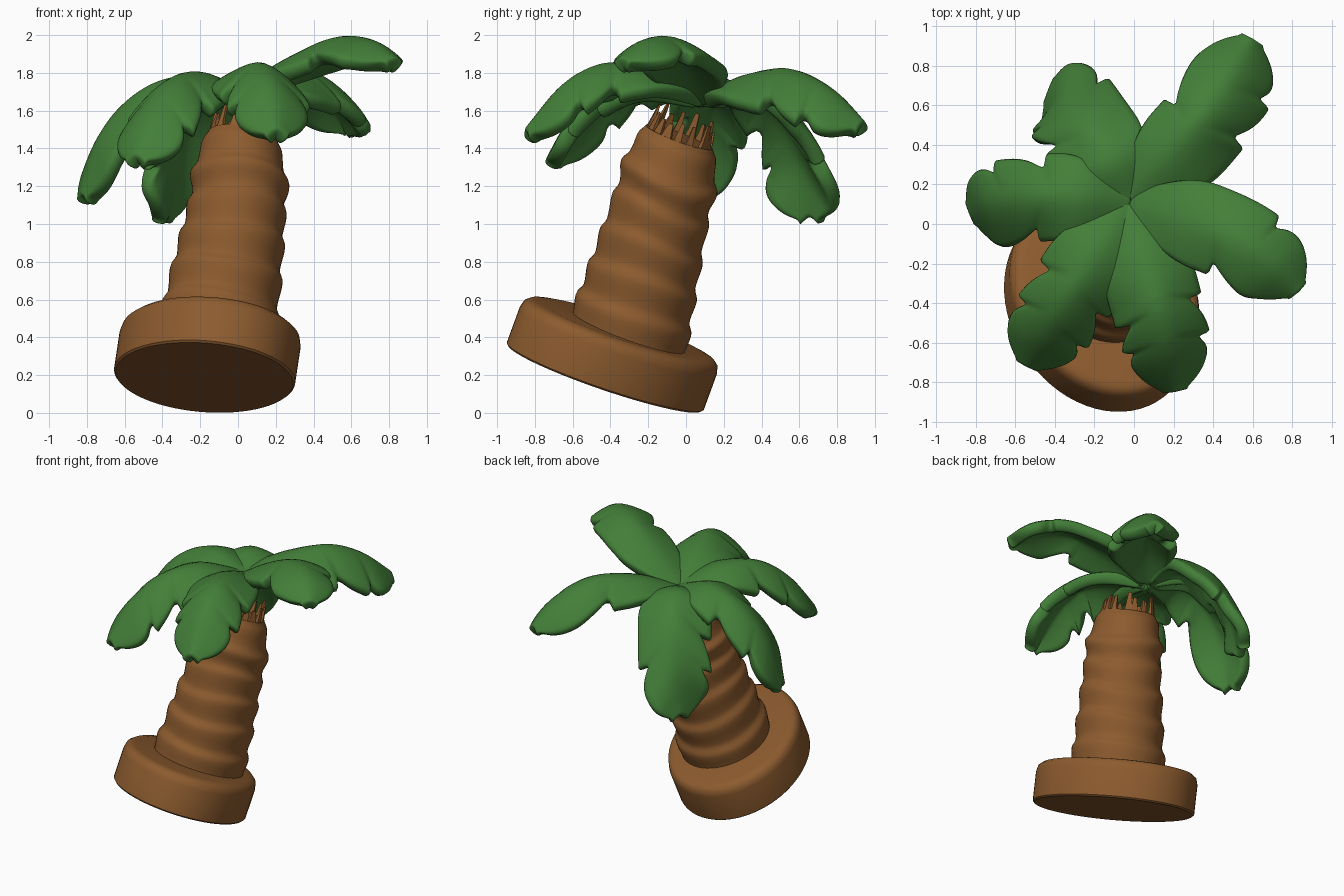
import bpy, bmesh, math, random
from mathutils import Vector

if "Cube" in bpy.data.objects:
    bpy.data.objects.remove(bpy.data.objects["Cube"])

random.seed(4)
UP = Vector((0, 0, 1))
AXIS = Vector((0.14, 0.34, 0.93)).normalized()      # lean of the whole palm
SIDE = Vector((0, 1, 0)).cross(AXIS).normalized()
BACK = AXIS.cross(SIDE)


def material(name, color):
    m = bpy.data.materials.new(name)
    m.diffuse_color = (*color, 1)
    m.use_nodes = True
    m.node_tree.nodes["Principled BSDF"].inputs["Base Color"].default_value = m.diffuse_color
    return m


BROWN = material("bark_brown", (0.265, 0.106, 0.028))
GREEN = material("leaf_green", (0.056, 0.210, 0.040))


def spline(pts, u):
    """Smooth curve through evenly spaced points, u from 0 to 1."""
    pts = [Vector(p) for p in pts]
    p = [2 * pts[0] - pts[1]] + pts + [2 * pts[-1] - pts[-2]]
    i = min(int(u * (len(pts) - 1)), len(pts) - 2)
    t = u * (len(pts) - 1) - i
    a, b, c, d = p[i:i + 4]
    return 0.5 * (2 * b + (c - a) * t + (2 * a - 5 * b + 4 * c - d) * t * t
                  + (3 * b - a - 3 * c + d) * t ** 3)


def make_object(name, bm, mat, angle=40):
    bmesh.ops.recalc_face_normals(bm, faces=bm.faces)
    me = bpy.data.meshes.new(name)
    bm.to_mesh(me)
    bm.free()
    me.materials.append(mat)
    ob = bpy.data.objects.new(name, me)
    bpy.context.collection.objects.link(ob)
    bpy.context.view_layer.objects.active = ob
    ob.select_set(True)
    bpy.ops.object.shade_smooth_by_angle(angle=math.radians(angle))
    ob.select_set(False)
    return ob


def loft(bm, rings):
    """Skin a stack of closed rings and cap both ends."""
    rows = [[bm.verts.new(p) for p in r] for r in rings]
    n = len(rows[0])
    for a, b in zip(rows, rows[1:]):
        for j in range(n):
            bm.faces.new((a[j], a[(j + 1) % n], b[(j + 1) % n], b[j]))
    bm.faces.new(rows[0][::-1])
    bm.faces.new(rows[-1])


def ring(center, rx, ry, n, wobble=lambda a: 0, skew=0):
    out = []
    for j in range(n):
        a = math.tau * j / n
        out.append(center + SIDE * rx * math.cos(a) + BACK * ry * math.sin(a + skew) + AXIS * wobble(a))
    return out


# Tilted oval base with a rounded upper rim
foot = Vector((-0.178, -0.43, 0.187))
bm = bmesh.new()
loft(bm, [ring(foot + AXIS * h, 0.48 - d, 0.555 - d, 64, skew=-0.15)
          for h, d in ((0, 0.01), (0.01, 0), (0.21, 0), (0.25, 0.01), (0.27, 0.035), (0.277, 0.07))])
make_object("base_disc", bm, BROWN)

# Trunk: overlapping bark segments, slightly wavy
path = [(-0.115, -0.31, 0.40), (-0.055, -0.21, 0.77), (0.0, -0.12, 1.13), (0.025, -0.035, 1.46)]
SEG = 6
bm = bmesh.new()
rings = []
for k in range(73):
    t = k / 72
    f = (t * SEG) % 1
    saw = f / 0.7 if f < 0.7 else (1 - f) / 0.3
    saw = saw * saw * (3 - 2 * saw)
    r = (0.320 - 0.10 * t) * (0.965 + 0.065 * saw) + 0.016 * math.exp(-((t - 0.77) / 0.06) ** 2)
    if t > 0.85:
        r -= 0.18 * (t - 0.85)
    rings.append(ring(spline(path, t), r, r * 1.02, 48,
                      lambda a: 0.022 * math.sin(2 * a + 5 * t) * math.sin(math.pi * t)))
loft(bm, rings)
make_object("trunk", bm, BROWN, 60)

# Ragged fibres standing on the trunk rim
top = spline(path, 1)
bm = bmesh.new()
for k in range(16):
    a = math.tau * (k + random.uniform(-0.3, 0.3)) / 16
    out = SIDE * math.cos(a) + BACK * math.sin(a)
    side = AXIS.cross(out)
    w, h = random.uniform(0.025, 0.04), random.uniform(0.07, 0.14)
    rows = []
    for s, lift in ((1, -0.05), (0.6, 0.03), (0.3, h)):
        c = top + out * (0.172 - 0.1 * max(lift, 0)) + AXIS * lift
        rows.append([c + side * w * s * x + out * 0.015 * s * y
                     for x, y in ((-1, -1), (1, -1), (1, 1), (-1, 1))])
    loft(bm, rows)
make_object("trunk_fibres", bm, BROWN)


def frond(name, spine, wl, wr, droop, notch_l, notch_r):
    """Arched, roof-shaped leaf with forward-swept lobes and a rounded tip."""
    ROWS, COLS = 44, (-1, -0.85, -0.6, -0.3, 0, 0.3, 0.6, 0.85, 1)
    bm = bmesh.new()
    grid = []
    for i in range(ROWS + 1):
        u = i / ROWS
        c = spline(spine, u)
        lo, hi = max(u - 0.1, 0), min(u + 0.1, 1)
        t = (spline(spine, hi) - spline(spine, lo)).normalized()
        s = t.cross(UP).normalized()                 # right-hand side of the leaf
        g = min(u / 0.3, 1)
        env = 0.3 + 0.7 * g * (2 - g)
        if u > 0.6:
            env *= max(0.12, 1 - ((u - 0.6) / 0.4) ** 2) ** 0.6
        sweep = 0.36 * (1 - (u / 0.9) ** 3)
        row = []
        for v in COLS:
            w = (wr if v > 0 else wl) * env
            for n in (notch_r if v > 0 else notch_l):
                if u >= n:
                    w *= 1 - 0.38 * math.exp(-(u - n) / 0.06)
            q = abs(v)
            row.append(bm.verts.new(c + s * w * v + t * sweep * w * q
                                    - UP * droop * (w / wr) * q ** 1.6 * min(1, 0.3 + u * 1.8)))
        grid.append(row)
    for a, b in zip(grid, grid[1:]):
        for j in range(len(COLS) - 1):
            bm.faces.new((a[j], a[j + 1], b[j + 1], b[j]))
    ob = make_object(name, bm, GREEN, 80)
    for p in ob.data.polygons:
        p.use_smooth = True
    if sum(p.normal.z for p in ob.data.polygons) < 0:
        ob.data.flip_normals()
    so = ob.modifiers.new("thickness", 'SOLIDIFY')
    so.thickness, so.offset = 0.085, -1
    su = ob.modifiers.new("rounding", 'SUBSURF')
    su.levels = su.render_levels = 1


# Six fronds around the crown
frond("frond_back_right",
      [(-0.03, 0.11, 1.69), (0.16, 0.33, 1.80), (0.35, 0.55, 1.83), (0.49, 0.76, 1.73), (0.6, 0.95, 1.54)],
      0.22, 0.28, 0.22, (0.4,), (0.44, 0.66))
frond("frond_right",
      [(-0.04, 0.1, 1.69), (0.24, 0.03, 1.87), (0.5, -0.07, 1.99), (0.69, -0.2, 1.985), (0.84, -0.35, 1.88)],
      0.23, 0.24, 0.12, (0.6,), (0.40,))
frond("frond_back_left",
      [(-0.02, 0.1, 1.69), (-0.13, 0.32, 1.77), (-0.26, 0.52, 1.64), (-0.36, 0.64, 1.38), (-0.44, 0.68, 1.05)],
      0.27, 0.25, 0.18, (0.4, 0.62), (0.6,))
frond("frond_left",
      [(0, 0.11, 1.69), (-0.28, 0.14, 1.79), (-0.54, 0.13, 1.70), (-0.73, 0.09, 1.48), (-0.84, 0.05, 1.15)],
      0.24, 0.23, 0.16, (0.4,), (0.36, 0.62))
frond("frond_front_left",
      [(-0.01, 0.12, 1.69), (-0.19, -0.14, 1.81), (-0.34, -0.37, 1.78), (-0.46, -0.56, 1.62), (-0.55, -0.73, 1.36)],
      0.25, 0.23, 0.18, (0.42, 0.64), (0.38, 0.6))
frond("frond_front_right",
      [(-0.04, 0.12, 1.69), (0.05, -0.18, 1.83), (0.12, -0.43, 1.86), (0.17, -0.65, 1.75), (0.21, -0.86, 1.5)],
      0.25, 0.25, 0.19, (0.42, 0.64), (0.5, 0.66))
